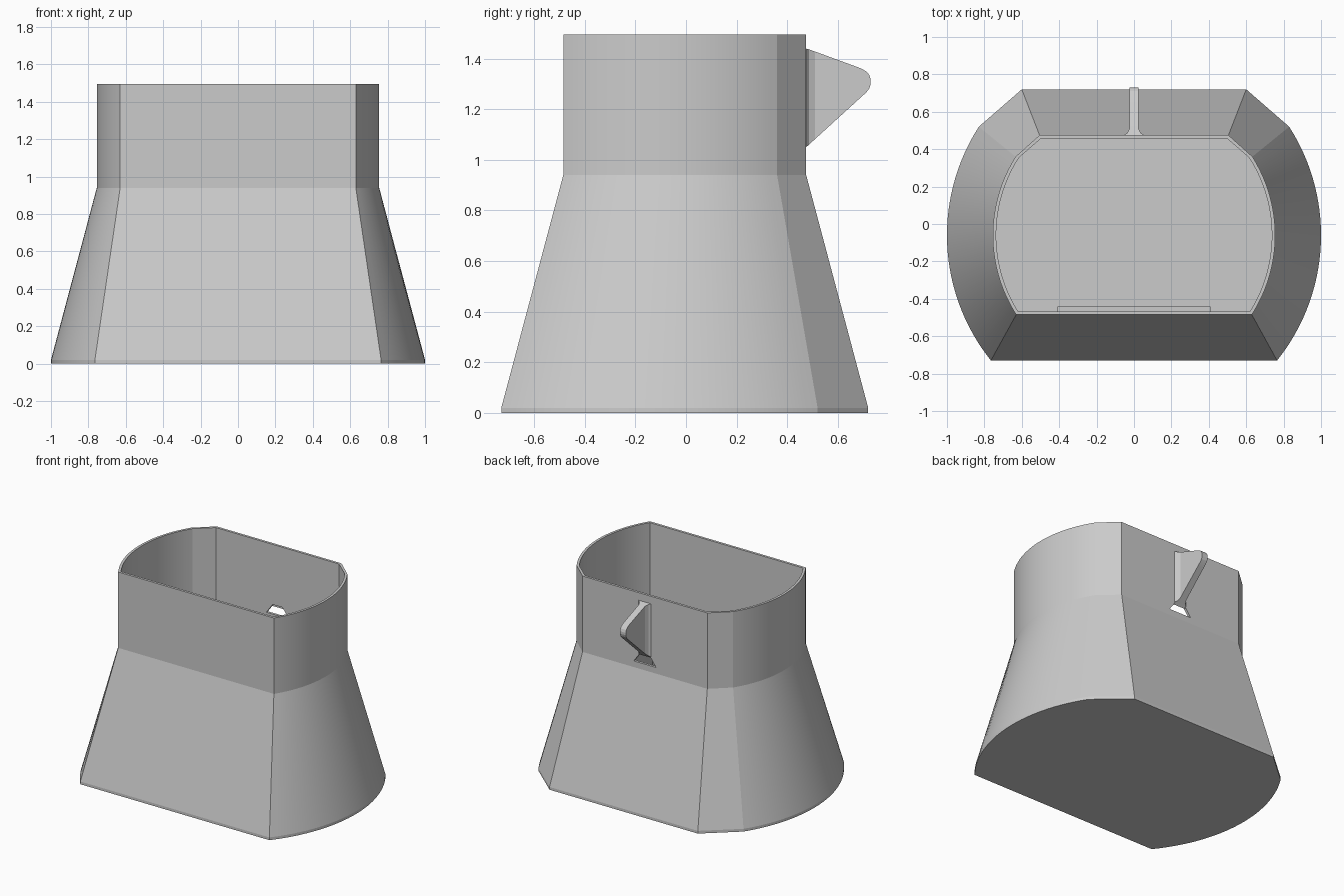
import bpy, bmesh, math

cube = bpy.data.objects.get("Cube")
if cube:
    bpy.data.objects.remove(cube, do_unlink=True)

grey = bpy.data.materials.new("light grey")
grey.use_nodes = True
grey.diffuse_color = (0.6, 0.6, 0.6, 1)
grey.node_tree.nodes["Principled BSDF"].inputs["Base Color"].default_value = (0.6, 0.6, 0.6, 1)


def loft(name, rings):
    """Skin a stack of matching closed rings and cap both ends."""
    bm = bmesh.new()
    loops = [[bm.verts.new(p) for p in ring] for ring in rings]
    n = len(loops[0])
    for a, b in zip(loops, loops[1:]):
        for i in range(n):
            j = (i + 1) % n
            bm.faces.new((a[i], a[j], b[j], b[i]))
    bm.faces.new(loops[0][::-1])
    bm.faces.new(loops[-1])
    bmesh.ops.recalc_face_normals(bm, faces=bm.faces)
    mesh = bpy.data.meshes.new(name)
    bm.to_mesh(mesh)
    bm.free()
    mesh.materials.append(grey)
    obj = bpy.data.objects.new(name, mesh)
    bpy.context.collection.objects.link(obj)
    return obj


def outline(z, width, front, back, bend, corner, radius, inset=0.0):
    """Flat front and back, bowed sides, chamfered back corners."""
    width, radius = width - inset, radius - inset
    front, back = front + inset, back - inset
    bend, corner = bend - inset * 0.3, corner - inset * 0.4
    steps, mid = 28, -0.06
    side = []
    for i in range(steps + 1):
        y = front + (bend - front) * i / steps
        side.append((width - radius + math.sqrt(radius ** 2 - (y - mid) ** 2), y, z))
    side.append((corner, back, z))
    return side + [(-x, y, z) for x, y, z in reversed(side)]


# Hollow body: flared skirt, straight neck, closed floor
foot = (1.0, -0.73, 0.72, 0.52, 0.6, 1.073)
neck = (0.755, -0.485, 0.475, 0.36, 0.505, 0.785)
wall, floor, shoulder, top = 0.018, 0.02, 0.94, 1.495
body = loft("body", [
    outline(0, *foot),
    outline(floor, *foot),
    outline(shoulder, *neck),
    outline(top, *neck),
    outline(top, *neck, inset=wall),
    outline(shoulder, *neck, inset=wall),
    outline(floor, *foot, inset=wall),
])

# Tapered opening through the back wall, under the fin
opening = [(-0.09, 0.985), (0.09, 0.985), (0.04, 1.055), (-0.04, 1.055)]
cutter = loft("opening_cutter", [[(x, y, z) for x, z in opening] for y in (0.4, 0.55)])
cutter.hide_render = True
cut = body.modifiers.new("opening", 'BOOLEAN')
cut.operation = 'DIFFERENCE'
cut.object = cutter
bpy.context.view_layer.objects.active = body
body.select_set(True)
bpy.ops.object.modifier_apply(modifier=cut.name)
bpy.data.objects.remove(cutter, do_unlink=True)

# Triangular fin with a flared root and rounded tip: y, bottom, top, half width
stations = [
    (0.465, 1.04, 1.443, 0.05), (0.477, 1.052, 1.439, 0.05),
    (0.487, 1.061, 1.436, 0.036), (0.51, 1.082, 1.428, 0.025),
    (0.69, 1.246, 1.362, 0.024), (0.712, 1.266, 1.35, 0.024),
    (0.724, 1.282, 1.336, 0.024), (0.73, 1.3, 1.318, 0.024),
]
fin = loft("back_fin", [
    [(-w, y, low), (w, y, low), (w, y, high), (-w, y, high)]
    for y, low, high, w in stations
])

# Low ledge on the floor along the front wall
ledge = loft("front_ledge", [
    [(-0.41, -0.7, z), (0.41, -0.7, z), (0.41, -0.44, z), (-0.41, -0.44, z)]
    for z in (0.015, 0.035)
])

# Smooth bowed walls, crisp creases
for obj in (body, fin, ledge):
    bpy.ops.object.select_all(action='DESELECT')
    obj.select_set(True)
    bpy.context.view_layer.objects.active = obj
    bpy.ops.object.shade_smooth_by_angle(angle=math.radians(12))
